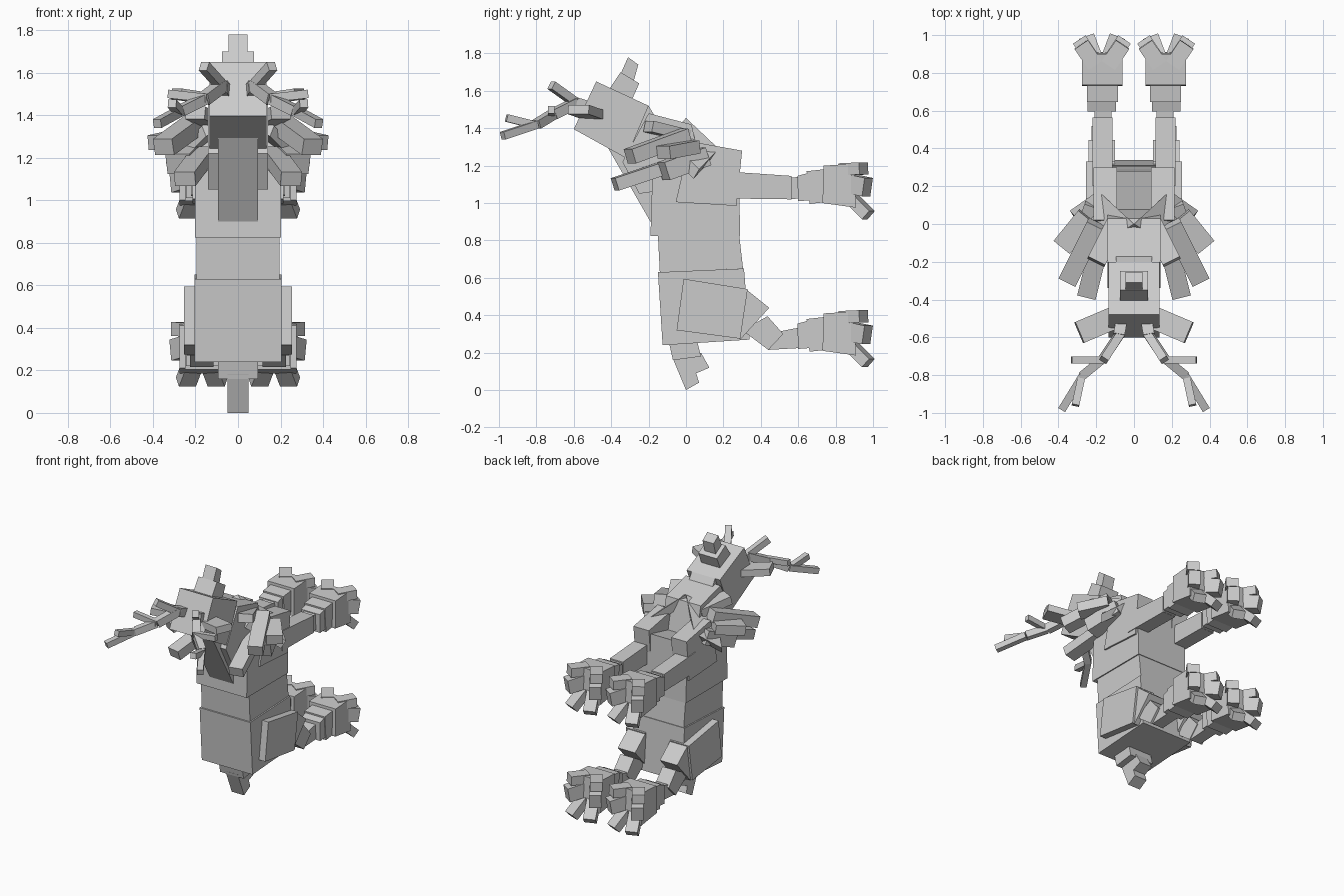
import bpy
import bmesh
from mathutils import Vector

if "Cube" in bpy.data.objects:
    bpy.data.objects.remove(bpy.data.objects["Cube"], do_unlink=True)

grey = bpy.data.materials.new("plain grey")
grey.use_nodes = True
grey.diffuse_color = (0.6, 0.6, 0.6, 1)
grey.node_tree.nodes["Principled BSDF"].inputs["Base Color"].default_value = (0.6, 0.6, 0.6, 1)


def solid(name, ring, offset):
    """Extrude a closed ring of points along an offset into a flat-shaded solid."""
    bm = bmesh.new()
    face = bm.faces.new([bm.verts.new(p) for p in ring])
    new = bmesh.ops.extrude_face_region(bm, geom=[face], use_keep_orig=True)["geom"]
    moved = [v for v in new if isinstance(v, bmesh.types.BMVert)]
    bmesh.ops.translate(bm, verts=moved, vec=offset)
    bmesh.ops.recalc_face_normals(bm, faces=bm.faces)
    mesh = bpy.data.meshes.new(name)
    bm.to_mesh(mesh)
    bm.free()
    mesh.materials.append(grey)
    obj = bpy.data.objects.new(name, mesh)
    bpy.context.collection.objects.link(obj)


def pair(name, ring, offset):
    """Make a left part and its right-hand mirror."""
    ring, offset = [Vector(p) for p in ring], Vector(offset)
    solid("left_" + name, ring, offset)
    flip = Vector((-1, 1, 1))
    solid("right_" + name, [p * flip for p in ring], offset * flip)


def centre_block(name, profile, half):
    solid(name, [(-half, y, z) for y, z in profile], Vector((2 * half, 0, 0)))


def side_block(name, profile, x0, x1, dz=0):
    pair(name, [(x0, y, z + dz) for y, z in profile], (x1 - x0, 0, 0))


def bar(name, a, b, width, height, dz=0):
    """Paired square bar running from a to b, kept upright."""
    lift = Vector((0, 0, dz))
    a, b = Vector(a) + lift, Vector(b) + lift
    along = (b - a).normalized()
    side = along.cross(Vector((0, 0, 1))).normalized()
    up = side.cross(along)
    s, u = side * width / 2, up * height / 2
    pair(name, [a - s - u, a + s - u, a + s + u, a - s + u], b - a)


# Torso
centre_block("pelvis", [(-.15, .63), (.31, .65), (.34, .27), (-.125, .24)], .205)
centre_block("waist", [(-.15, .825), (.285, .825), (.305, .65), (-.14, .63)], .195)
centre_block("chest", [(-.19, .825), (.29, .825), (.28, 1.25), (-.18, 1.14)], .203)
side_block("shoulder", [(-.055, 1.005), (.27, .985), (.3, 1.28), (.02, 1.33)], 0.09, .215)

# Tail
centre_block("tail_base", [(-.09, .25), (.06, .26), (.08, .18), (-.07, .16)], .095)
centre_block("tail_tip", [(-.075, .18), (.02, .2), (.07, .04), (0, .0)], .05)
centre_block("tail_underside", [(.02, .18), (.08, .2), (.125, .12), (.055, .09)], .05)

# Neck and head
centre_block("neck", [(-.42, 1.30), (-.19, .9), (.07, 1.07), (-.2, 1.52)], .095)
centre_block("collar", [(-.34, 1.22), (-.25, 1.05), (.1, 1.1), (.03, 1.42), (-.2, 1.48)], .14)
centre_block("head", [(-.48, 1.65), (-.6, 1.395), (-.32, 1.24), (-.2, 1.52)], .135)
centre_block("snout", [(-.41, 1.61), (-.35, 1.7), (-.25, 1.64), (-.29, 1.55)], .075)
centre_block("nose", [(-.31, 1.78), (-.255, 1.74), (-.28, 1.65), (-.35, 1.69)], .045)
bar("ear", (.09, -.49, 1.47), (.29, -.575, 1.5), .12, .05)

# Antlers
beam = [(.06, -.48, 1.5), (.08, -.59, 1.535), (.16, -.71, 1.475), (.27, -.8, 1.42), (.38, -.98, 1.36)]
for i, (a, b) in enumerate(zip(beam, beam[1:])):
    bar("antler_beam_" + str(i + 1), a, b, .06 - .006 * i, .06 - .006 * i)
bar("antler_front_tine", (.07, -.58, 1.53), (.16, -.72, 1.63), .045, .045)
bar("antler_side_tine", (.15, -.72, 1.48), (.33, -.72, 1.5), .035, .04)
bar("antler_end_tine", (.28, -.82, 1.42), (.31, -.96, 1.455), .04, .04)

# Mane
pair("mane_plate", [(0, 0, 1.455), (.19, .175, 1.29), (.34, .07, 1.18), (.17, -.1, 1.35)],
     (-.02, -.03, -.05))
tufts = [
    ((.1, 0, 1.36), (.2, -.2, 1.41), .1, .06),
    ((.25, .04, 1.3), (.38, -.12, 1.27), .11, .07),
    ((.2, 0, 1.36), (.35, -.3, 1.25), .1, .08),
    ((.16, -.02, 1.22), (.25, -.38, 1.1), .1, .07),
    ((.2, .1, 1.25), (.28, -.12, 1.17), .12, .1),
]
for i, (a, b, w, h) in enumerate(tufts):
    bar("mane_tuft_" + str(i + 1), a, b, w, h)

# Legs
side_block("foreleg", [(.2, 1.17), (.565, 1.145), (.565, 1.02), (.2, 1.025)], .115, .22)
side_block("fore_ankle", [(.55, 1.135), (.61, 1.14), (.61, 1.025), (.55, 1.02)], .12, .21)
side_block("haunch", [(-.013, .595), (.33, .54), (.29, .275), (-.05, .32)], .1, .255)
side_block("thigh", [(.32, .54), (.445, .44), (.29, .27), (.2, .4)], .1, .24)
side_block("shin", [(.436, .395), (.52, .3), (.44, .215), (.3, .32)], .115, .225)
side_block("hind_ankle", [(.48, .31), (.61, .335), (.61, .225), (.44, .215)], .12, .21)

# Feet, the same at both ends of the body
for end, dz in (("fore", 0), ("hind", -.79)):
    side_block(end + "_wrist", [(.595, 1.145), (.65, 1.16), (.665, 1.015), (.6, 1.01)], .095, .245, dz)
    side_block(end + "_heel", [(.645, 1.17), (.735, 1.18), (.745, 1.005), (.66, .995)], .085, .25, dz)
    side_block(end + "_paw", [(.735, 1.2), (.9, 1.21), (.91, .975), (.73, 1)], .06, .275, dz)
    for side, s in (("inner", -1), ("outer", 1)):
        x = .17 + s * .035
        bar(end + "_upper_toe_" + side, (x, .84, 1.18), (x + s * .075, .95, 1.185), .085, .065, dz)
        bar(end + "_middle_toe_" + side, (x, .85, 1.11), (x + s * .08, .97, 1.085), .08, .1, dz)
        bar(end + "_lower_toe_" + side, (x, .87, 1.04), (x + s * .04, .975, .935), .085, .06, dz)
